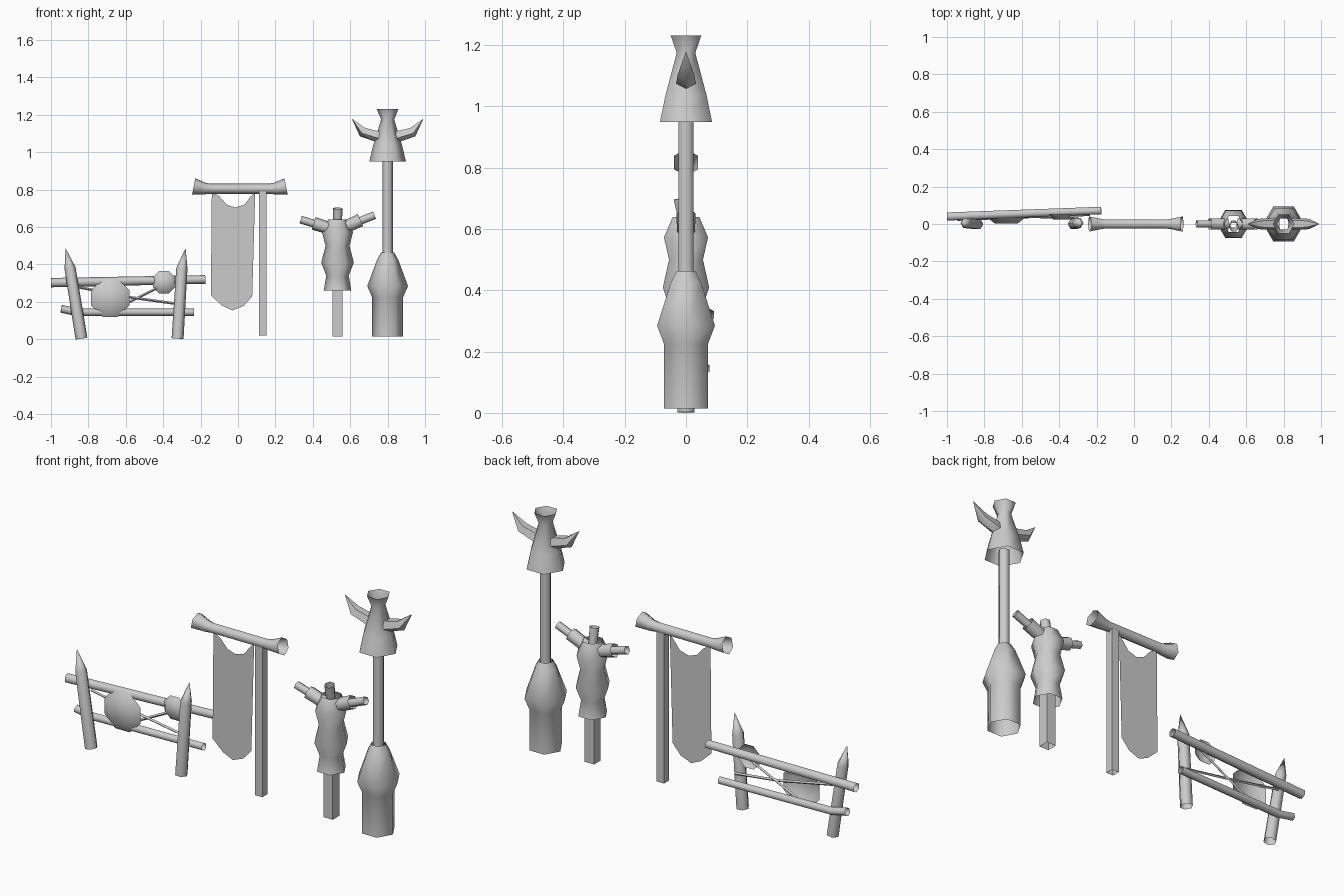
import bpy, bmesh, math
from mathutils import Vector, Matrix

cube = bpy.data.objects.get("Cube")
if cube:
    bpy.data.objects.remove(cube, do_unlink=True)

grey = bpy.data.materials.new("plain_grey")
grey.use_nodes = True
grey.diffuse_color = (0.6, 0.6, 0.6, 1)
grey.node_tree.nodes["Principled BSDF"].inputs["Base Color"].default_value = (0.6, 0.6, 0.6, 1)


def finish(name, bm):
    mesh = bpy.data.meshes.new(name)
    bm.to_mesh(mesh)
    bm.free()
    mesh.materials.append(grey)
    obj = bpy.data.objects.new(name, mesh)
    bpy.context.collection.objects.link(obj)
    bpy.ops.object.select_all(action="DESELECT")
    obj.select_set(True)
    bpy.context.view_layer.objects.active = obj
    bpy.ops.object.shade_smooth_by_angle(angle=math.radians(65))
    return obj


def tube(name, stations, sides=6, turn=0.0):
    """Open tube through (point, radius) stations; radius 0 makes a tip."""
    bm = bmesh.new()
    pts = [Vector(p) for p, r in stations]
    rings = []
    for i, (p, r) in enumerate(stations):
        along = (pts[min(i + 1, len(pts) - 1)] - pts[max(i - 1, 0)]).normalized()
        # Ring axes: u stays near +x for upright tubes, near +z for lying ones
        ref = Vector((1, 0, 0)) if abs(along.z) > 0.75 else Vector((0, 0, 1))
        u = (ref - along * ref.dot(along)).normalized()
        v = along.cross(u)
        if r == 0:
            rings.append([bm.verts.new(p)])
            continue
        angles = [turn + math.tau * k / sides for k in range(sides)]
        rings.append([bm.verts.new(pts[i] + r * (math.cos(a) * u + math.sin(a) * v)) for a in angles])
    for a, b in zip(rings, rings[1:]):
        for k in range(sides):
            n = (k + 1) % sides
            if len(b) == 1:
                bm.faces.new((a[k], a[n], b[0]))
            else:
                bm.faces.new((a[k], a[n], b[n], b[k]))
    return finish(name, bm)


def upright(name, x, profile, sides=6):
    return tube(name, [((x, 0, z), r) for z, r in profile], sides)


def square_post(name, x, half, low, high):
    r = half * math.sqrt(2)
    return tube(name, [((x, 0, low), r), ((x, 0, high), r)], 4, math.pi / 4)


def shield(name, x, z, radius, back, front):
    """Shallow eight-sided dish bulging to the front."""
    bm = bmesh.new()
    rings = []
    for share, y in ((1, back), (0.62, front)):
        ring = bmesh.ops.create_circle(bm, segments=8, radius=radius * share)["verts"]
        bmesh.ops.transform(bm, verts=ring, matrix=Matrix.Translation((x, y, z))
                            @ Matrix.Rotation(math.pi / 2, 4, "X") @ Matrix.Rotation(math.pi / 8, 4, "Z"))
        rings.append(ring)
    for k in range(8):
        n = (k + 1) % 8
        bm.faces.new((rings[0][k], rings[0][n], rings[1][n], rings[1][k]))
    bm.faces.new(rings[1])
    bmesh.ops.recalc_face_normals(bm, faces=bm.faces)
    return finish(name, bm)


# Totem: wrapped base, pole, skull and horns
TX = 0.80
upright("totem_base", TX, [(0.015, 0.083), (0.225, 0.083), (0.285, 0.109), (0.425, 0.057), (0.463, 0.036)])
upright("totem_pole", TX, [(0.42, 0.028), (0.98, 0.028)])
upright("totem_skull", TX, [(0.95, 0.098), (1.035, 0.078), (1.175, 0.035), (1.232, 0.058)])
for side, s in (("left", 1), ("right", -1)):
    tube(side + "_horn", [((TX + s * 0.03, 0, 1.08), 0.034), ((TX + s * 0.133, 0, 1.11), 0.029),
                          ((TX + s * 0.192, 0, 1.18), 0)], 5, math.pi)

# Scarecrow: stake, stuffed body, neck and arms
SX = 0.532
square_post("scarecrow_stake", SX, 0.027, 0.015, 0.30)
upright("scarecrow_body", SX, [(0.26, 0.074), (0.34, 0.06), (0.41, 0.087), (0.50, 0.064),
                               (0.573, 0.083), (0.64, 0.05)])
tube("scarecrow_neck", [((SX, 0, 0.61), 0.022), ((SX + 0.002, -0.018, 0.70), 0.026)])
for side, shoulder, cuff, hand in (("right", (0.50, 0.59), (0.405, 0.62), (0.335, 0.64)),
                                   ("left", (0.56, 0.595), (0.655, 0.637), (0.73, 0.664))):
    a, b, c = [(x, 0, z) for x, z in (shoulder, cuff, hand)]
    tube(side + "_sleeve", [(a, 0.033), (b, 0.035)])
    tube(side + "_hand_stick", [(a, 0.02), (c, 0.021)])

# Banner: post, flared crossbar and cloth
square_post("banner_post", 0.132, 0.021, 0.02, 0.80)
tube("banner_crossbar", [((x, 0, z), r) for x, z, r in (
    (-0.237, 0.817, 0.045), (-0.18, 0.806, 0.032), (-0.15, 0.805, 0.027),
    (0.165, 0.805, 0.027), (0.20, 0.806, 0.032), (0.257, 0.817, 0.045))])
bm = bmesh.new()
outline = [(-0.14, 0.79), (-0.10, 0.765), (-0.06, 0.72), (-0.015, 0.705), (0.035, 0.72), (0.07, 0.765),
           (0.092, 0.79), (0.076, 0.23), (0.03, 0.178), (-0.03, 0.155), (-0.085, 0.18), (-0.145, 0.235)]
bm.faces.new([bm.verts.new((x, 0, z)) for x, z in reversed(outline)])
bmesh.ops.triangulate(bm, faces=bm.faces)
bmesh.ops.recalc_face_normals(bm, faces=bm.faces)
finish("banner_cloth", bm)

# Fence: pointed posts and two rails
for side, foot, neck, tip in (("right", -0.837, -0.898, -0.922), ("left", -0.323, -0.30, -0.28)):
    tube(side + "_fence_post", [((foot, 0, 0.004), 0.032), ((neck, 0.005, 0.38), 0.03), ((tip, 0.005, 0.488), 0)])
tube("top_rail", [((-1.0, 0.04, 0.303), 0.025), ((-0.175, 0.072, 0.32), 0.023)])
tube("bottom_rail", [((-0.945, 0.035, 0.163), 0.021), ((-0.86, 0.038, 0.145), 0.021), ((-0.235, 0.06, 0.145), 0.02)])

# Shields tied on with ropes
shield("large_shield", -0.683, 0.222, 0.11, 0.035, 0.004)
shield("small_shield", -0.395, 0.305, 0.065, 0.05, 0.025)
tube("long_rope", [((-0.86, 0.035, 0.28), 0.007), ((-0.56, 0.04, 0.222), 0.007), ((-0.30, 0.03, 0.186), 0.007)], 4)
tube("short_rope", [((-0.66, 0.04, 0.16), 0.007), ((-0.38, 0.05, 0.30), 0.007)], 4)
